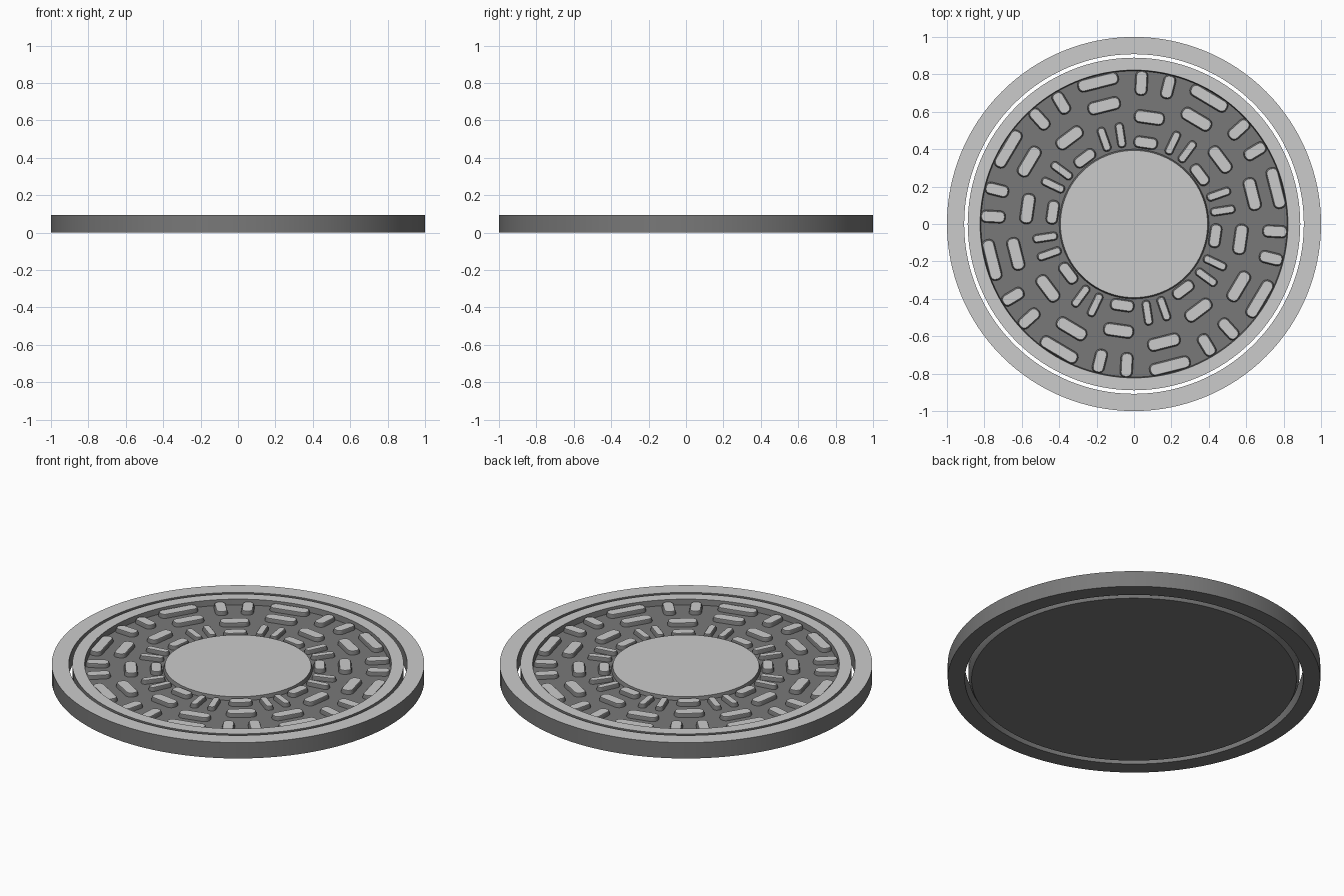
import bpy, bmesh
from math import radians, cos, sin, pi
from mathutils import Matrix, Vector

cube = bpy.data.objects.get("Cube")
if cube:
    bpy.data.objects.remove(cube, do_unlink=True)

TOP, STUD_TOP, FLOOR = 0.094, 0.083, 0.062


def material(name, value):
    m = bpy.data.materials.new(name)
    m.use_nodes = True
    colour = (value, value, value, 1)
    m.diffuse_color = colour
    m.node_tree.nodes["Principled BSDF"].inputs["Base Color"].default_value = colour
    return m


dark = material("dark_iron", 0.19)
light = material("worn_light_steel", 0.6)


def finish(bm, name):
    """Raised top faces are worn light, everything else stays dark."""
    bmesh.ops.recalc_face_normals(bm, faces=bm.faces)
    for f in bm.faces:
        raised = f.calc_center_median().z > FLOOR + 0.015
        f.material_index = int(f.normal.z > 0.9 and raised)
    mesh = bpy.data.meshes.new(name)
    bm.to_mesh(mesh)
    bm.free()
    mesh.materials.append(dark)
    mesh.materials.append(light)
    ob = bpy.data.objects.new(name, mesh)
    bpy.context.collection.objects.link(ob)
    bpy.ops.object.select_all(action='DESELECT')
    ob.select_set(True)
    bpy.context.view_layer.objects.active = ob
    bpy.ops.object.shade_smooth_by_angle(angle=radians(30))
    return ob


def lathe(name, profile, closed=False, steps=128):
    bm = bmesh.new()
    verts = [bm.verts.new((r, 0, z)) for r, z in profile]
    edges = [bm.edges.new(p) for p in zip(verts, verts[1:])]
    if closed:
        edges.append(bm.edges.new((verts[-1], verts[0])))
    bmesh.ops.spin(bm, geom=verts + edges, cent=(0, 0, 0), axis=(0, 0, 1),
                   angle=2 * pi, steps=steps)
    bmesh.ops.remove_doubles(bm, verts=bm.verts, dist=0.0001)
    return finish(bm, name)


def rounded_outline(length, width, corner, grow):
    """Rounded rectangle, long side along x."""
    points = []
    for q, (sx, sy) in enumerate([(1, 1), (-1, 1), (-1, -1), (1, -1)]):
        for k in range(5):
            a = (q + k / 4) * pi / 2
            points.append((sx * (length / 2 - corner) + (corner + grow) * cos(a),
                           sy * (width / 2 - corner) + (corner + grow) * sin(a)))
    return points


def studs(name, radius, angle, radial, tangential):
    """Ring of eight drafted, rounded studs."""
    bm = bmesh.new()
    corner = min(radial, tangential) * 0.42
    for i in range(8):
        turn = Matrix.Rotation(radians(angle + 45 * i), 4, 'Z')
        loops = []
        for z, grow in ((FLOOR - 0.004, 0.006), (STUD_TOP - 0.003, 0.001), (STUD_TOP, -0.002)):
            loops.append([bm.verts.new(turn @ Vector((radius + x, y, z)))
                          for x, y in rounded_outline(radial, tangential, corner, grow)])
        for low, high in zip(loops, loops[1:]):
            n = len(low)
            for j in range(n):
                k = (j + 1) % n
                bm.faces.new((low[j], low[k], high[k], high[j]))
        bm.faces.new(loops[-1])
        bm.faces.new(loops[0][::-1])
    return finish(bm, name)


# Fixed outer frame
lathe("outer_frame", [(0.908, 0), (1, 0), (1, TOP), (0.908, TOP)], closed=True)

# Loose lid with raised rim, sunken floor and centre hub
lathe("lid", [(0, 0), (0.872, 0), (0.889, 0.03), (0.889, TOP), (0.823, TOP),
              (0.818, FLOOR), (0.4, FLOOR), (0.393, STUD_TOP), (0, STUD_TOP)])

# Grip studs: radius, angle, radial size, tangential size
studs("outer_long_studs", 0.783, 14.2, 0.06, 0.215)
studs("outer_short_studs_a", 0.755, 42, 0.125, 0.058)
studs("outer_short_studs_b", 0.755, 31, 0.12, 0.058)
studs("middle_outer_studs", 0.652, 14.2, 0.062, 0.17)
studs("middle_inner_studs", 0.575, 36.8, 0.062, 0.155)
studs("inner_wide_studs", 0.439, 36.8, 0.055, 0.12)
studs("inner_thin_studs_a", 0.48, 8.6, 0.125, 0.037)
studs("inner_thin_studs_b", 0.48, 19.4, 0.125, 0.037)
